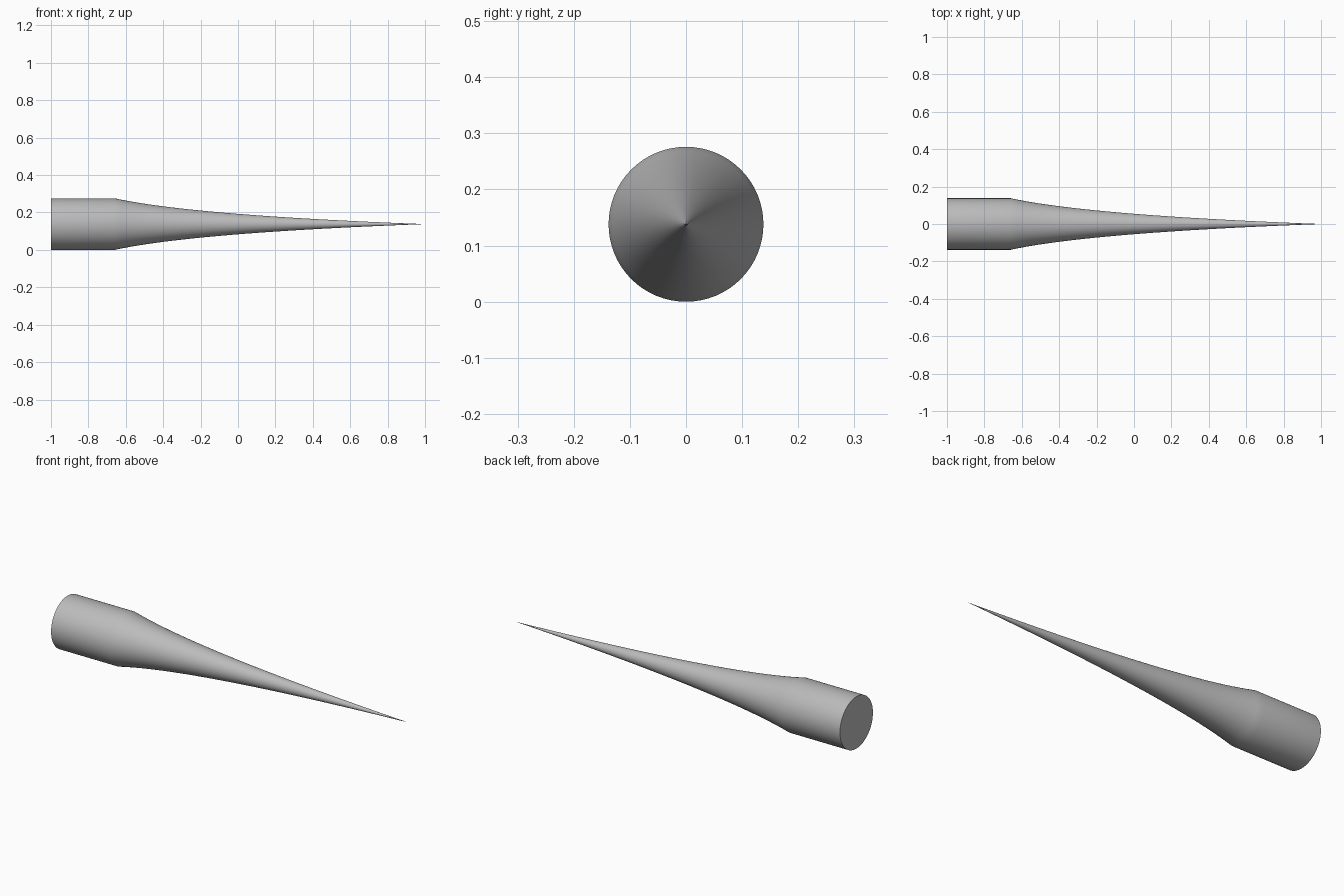
import bpy, bmesh, math
from mathutils import Matrix, Vector

cube = bpy.data.objects.get("Cube")
if cube:
    bpy.data.objects.remove(cube, do_unlink=True)

RADIUS = 0.138
SIDES = 64
STEPS = 24

grey = bpy.data.materials.new("plain grey")
grey.use_nodes = True
colour = (0.5, 0.5, 0.5, 1)
grey.diffuse_color = colour
grey.node_tree.nodes["Principled BSDF"].inputs["Base Color"].default_value = colour

# Profile: straight shank, then a concave taper to a sharp tip
shoulder, bend, tip = Vector((-0.66, RADIUS)), Vector((-0.24, 0.046)), Vector((1, 0))
profile = [Vector((-1, 0)), Vector((-1, RADIUS))]
for i in range(STEPS + 1):
    t = i / STEPS
    profile.append(shoulder * (1 - t) ** 2 + bend * 2 * t * (1 - t) + tip * t * t)

# Spin the profile around the long axis
bm = bmesh.new()
verts = [bm.verts.new((p.x, 0, p.y)) for p in profile]
edges = [bm.edges.new(pair) for pair in zip(verts, verts[1:])]
bmesh.ops.spin(bm, geom=verts + edges, cent=(0, 0, 0), axis=(1, 0, 0),
               angle=math.tau, steps=SIDES, use_duplicate=False)
bmesh.ops.remove_doubles(bm, verts=bm.verts, dist=0.00001)
bmesh.ops.recalc_face_normals(bm, faces=bm.faces)
bmesh.ops.transform(bm, matrix=Matrix.Translation((0, 0, RADIUS)), verts=bm.verts)

mesh = bpy.data.meshes.new("tapered_spike")
bm.to_mesh(mesh)
bm.free()
mesh.materials.append(grey)
spike = bpy.data.objects.new("tapered_spike", mesh)
bpy.context.collection.objects.link(spike)

# Smooth sides with a crisp flat end
bpy.ops.object.select_all(action="DESELECT")
spike.select_set(True)
bpy.context.view_layer.objects.active = spike
bpy.ops.object.shade_smooth_by_angle(angle=math.radians(40))
